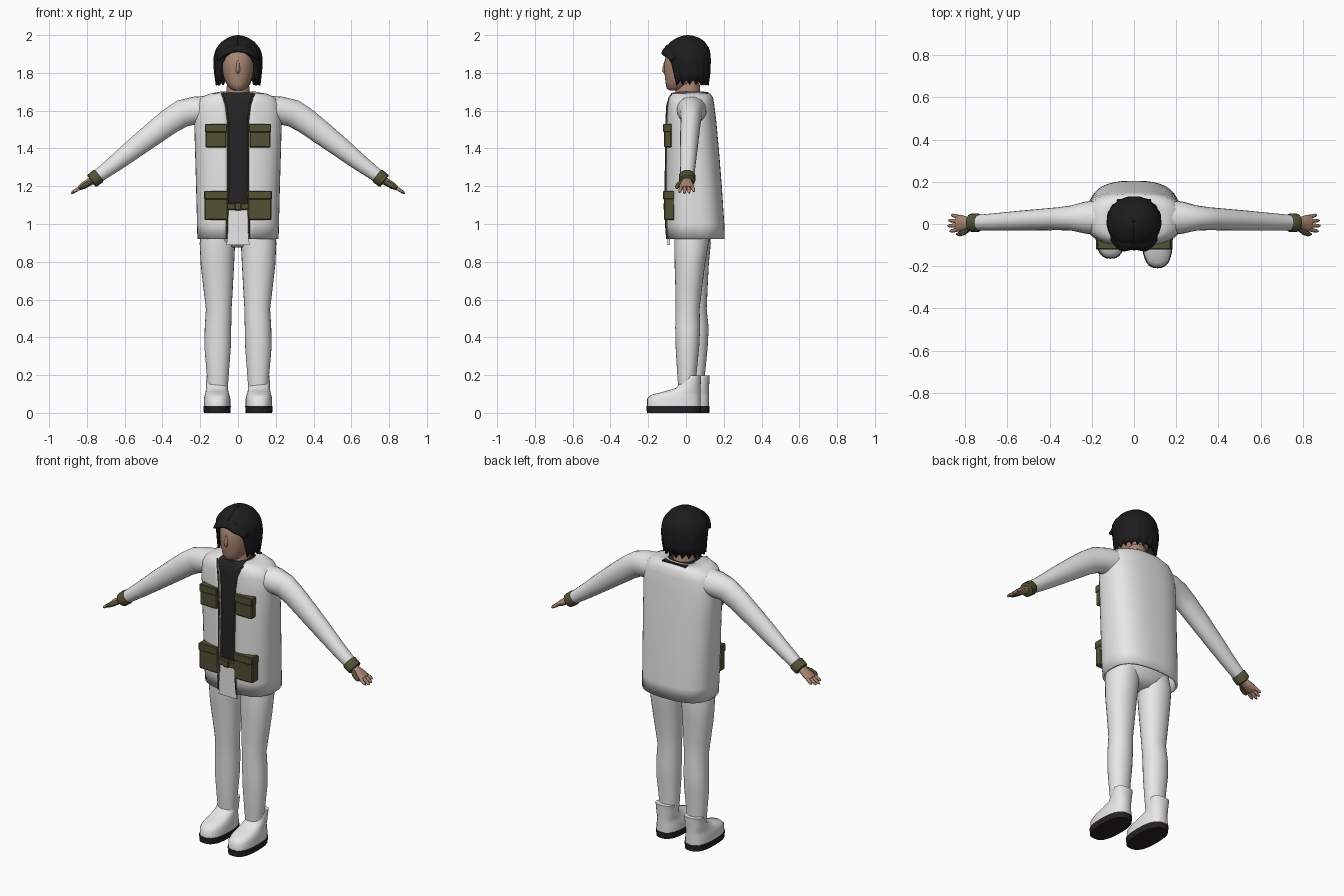
import bpy, bmesh, math
from mathutils import Vector


def material(name, rgb):
    m = bpy.data.materials.new(name)
    m.diffuse_color = (*rgb, 1)
    return m


WHITE = material("white cloth", (0.80, 0.80, 0.80))
OLIVE = material("olive cloth", (0.085, 0.082, 0.036))
BLACK = material("black shirt", (0.018, 0.018, 0.018))
HAIR = material("black hair", (0.012, 0.012, 0.012))
SKIN = material("skin", (0.40, 0.235, 0.17))
SOLE = material("dark rubber", (0.02, 0.016, 0.018))


def finish(name, bm, mat, angle=45, thick=0):
    bmesh.ops.recalc_face_normals(bm, faces=bm.faces)
    me = bpy.data.meshes.new(name)
    bm.to_mesh(me)
    bm.free()
    me.materials.append(mat)
    me.shade_smooth()
    me.set_sharp_from_angle(angle=math.radians(angle))
    ob = bpy.data.objects.new(name, me)
    bpy.context.collection.objects.link(ob)
    if thick:
        mod = ob.modifiers.new("thickness", 'SOLIDIFY')
        mod.thickness = thick
        mod.offset = -1
    return ob


def loft(name, rings, mat, closed=True, angle=45, thick=0):
    """Skin a list of equal rings; closed rings get end caps."""
    bm = bmesh.new()
    rows = [[bm.verts.new(p) for p in r] for r in rings]
    n = len(rows[0])
    for a, b in zip(rows, rows[1:]):
        for i in range(n if closed else n - 1):
            j = (i + 1) % n
            bm.faces.new((a[i], a[j], b[j], b[i]))
    if closed:
        bm.faces.new(rows[0])
        bm.faces.new(rows[-1])
    return finish(name, bm, mat, angle, thick)


def section(z, cx, w, yf, yb, p=2.0, gap=None, n=28):
    """Level superellipse; with a gap it is open at the front (-y)."""
    cy, ry, out = (yf + yb) / 2, (yb - yf) / 2, []
    t0 = math.asin((gap / w) ** (p / 2)) if gap is not None else 0
    for i in range(n):
        k = i / n if gap is None else i / (n - 1)
        t = t0 + k * (2 * math.pi - 2 * t0)
        s, c = math.sin(t), -math.cos(t)
        out.append(Vector((cx + w * math.copysign(abs(s) ** (2 / p), s),
                           cy + ry * math.copysign(abs(c) ** (2 / p), c), z)))
    return out


def tube(name, path, mat, n=16, angle=45):
    """Path items: (x, y, z, in-plane radius, sideways radius)."""
    pts, rings = [Vector(p[:3]) for p in path], []
    for i, p in enumerate(path):
        d = (pts[min(i + 1, len(pts) - 1)] - pts[max(i - 1, 0)]).normalized()
        side = Vector((0, 1, 0)) if abs(d.y) < 0.9 else Vector((1, 0, 0))
        side = (side - d * side.dot(d)).normalized()
        up = d.cross(side)
        rings.append([pts[i] + up * p[3] * math.cos(2 * math.pi * k / n)
                      + side * p[4] * math.sin(2 * math.pi * k / n) for k in range(n)])
    return loft(name, rings, mat, angle=angle)


def box(name, x0, x1, y0, y1, z0, z1, mat, bevel=0.006):
    bm = bmesh.new()
    bmesh.ops.create_cube(bm, size=1)
    for v in bm.verts:
        v.co = ((x0 + x1) / 2 + v.co.x * (x1 - x0), (y0 + y1) / 2 + v.co.y * (y1 - y0),
                (z0 + z1) / 2 + v.co.z * (z1 - z0))
    bmesh.ops.bevel(bm, geom=bm.edges[:], offset=bevel, segments=1, affect='EDGES')
    return finish(name, bm, mat, 30)


# Jacket: z, half width, front y, back y, half opening
jacket = [(0.92, 0.215, -0.100, 0.205, 0.058), (1.00, 0.217, -0.106, 0.203, 0.056),
          (1.20, 0.222, -0.108, 0.190, 0.050), (1.40, 0.228, -0.106, 0.174, 0.050),
          (1.55, 0.232, -0.104, 0.160, 0.052), (1.63, 0.225, -0.100, 0.150, 0.062),
          (1.67, 0.200, -0.094, 0.143, 0.076), (1.69, 0.150, -0.085, 0.130, 0.084),
          (1.702, 0.085, -0.062, 0.092, 0.076)]
loft("jacket", [section(z, 0, w, f, b, 2.6, g, 48) for z, w, f, b, g in jacket],
     WHITE, closed=False, thick=0.012)
for s in (-1, 1):
    tube("jacket_edge_trim", [(s * (g + 0.002), f - 0.001 + 0.5 * max(0, g - 0.06), z, 0.005, 0.005)
                              for z, w, f, b, g in jacket[:-1]], OLIVE, 6)

# Shirt, shirt tail and belt
loft("shirt", [section(z, 0, w - 0.018, f + 0.014, b - 0.018, 2.6, None, 40)
               for z, w, f, b, g in [(1.08, 0.218, -0.106, 0.197, 0)] + jacket[2:8]]
     + [section(1.696, 0, 0.088, -0.07, 0.10, 2.3, None, 40)], BLACK)
box("shirt_back_neck", -0.08, 0.08, 0.085, 0.118, 1.690, 1.699, BLACK, 0.003)
loft("shirt_tail", [[Vector((x * w, y, z)) for x, y in
                     ((-1, -0.098), (1, -0.098), (1, -0.085), (-1, -0.085))]
                    for z, w in ((0.89, 0.060), (0.95, 0.058), (1.09, 0.048))], WHITE)
box("belt", -0.058, 0.058, -0.112, -0.085, 1.075, 1.110, OLIVE, 0.004)
box("belt_buckle", -0.018, 0.018, -0.118, -0.1, 1.072, 1.113, OLIVE, 0.004)

# Pelvis
loft("pelvis", [section(z, 0, w, f, b, 2.4) for z, w, f, b in
                ((0.875, 0.06, -0.01, 0.09), (0.91, 0.14, -0.05, 0.125),
                 (0.96, 0.19, -0.065, 0.14), (1.12, 0.19, -0.07, 0.15))], WHITE)

for s in (-1, 1):
    side = "right" if s < 0 else "left"
    dy = 0.045 if s < 0 else 0.0

    # Chest and hip pockets with flaps
    for label, x0, x1, z0, z1, back in (("chest", 0.060, 0.173, 1.405, 1.53, -0.075),
                                        ("hip", 0.053, 0.178, 1.02, 1.175, -0.06)):
        a, b = sorted((s * x0, s * x1))
        box(f"{side}_{label}_pocket", a, b, -0.117, back, z0, z1 - 0.01, OLIVE)
        box(f"{side}_{label}_pocket_flap", a - 0.002, b + 0.002, -0.121, back,
            z1 - 0.045, z1, OLIVE, 0.004)

    # Sleeve, cuff and hand
    tube(f"{side}_sleeve", [(s * x, y, z, r, q) for x, y, z, r, q in (
        (0.15, 0.03, 1.605, 0.075, 0.085), (0.23, 0.03, 1.600, 0.074, 0.076),
        (0.295, 0.028, 1.585, 0.073, 0.060), (0.36, 0.025, 1.545, 0.068, 0.054),
        (0.45, 0.020, 1.477, 0.062, 0.051), (0.55, 0.015, 1.400, 0.054, 0.047),
        (0.65, 0.010, 1.321, 0.044, 0.042), (0.755, 0.006, 1.243, 0.034, 0.036))], WHITE, 20)
    tube(f"{side}_cuff", [(s * x, 0.006, z, r, r + 0.003) for x, z, r in (
        (0.735, 1.258, 0.036), (0.74, 1.254, 0.041), (0.772, 1.229, 0.040),
        (0.776, 1.226, 0.034))], OLIVE, 20)
    tube(f"{side}_palm", [(s * x, 0.004, z, r, q) for x, z, r, q in (
        (0.765, 1.234, 0.020, 0.024), (0.79, 1.220, 0.020, 0.030),
        (0.82, 1.202, 0.018, 0.040), (0.842, 1.190, 0.012, 0.038))], SKIN, 12)
    for i, reach in enumerate((0.037, 0.045, 0.042, 0.030)):
        y = -0.026 + 0.020 * i
        tube(f"{side}_finger", [(s * (0.832 + k * reach), y + k * (y - 0.004) * 0.25,
                                 1.195 - k * reach * 0.65, r, r) for k, r in
                                ((0, 0.010), (0.5, 0.0095), (0.95, 0.008), (1.15, 0.003))],
             SKIN, 8, 60)
    tube(f"{side}_thumb", [(s * x, y, z, r, r) for x, y, z, r in (
        (0.785, -0.022, 1.220, 0.014), (0.805, -0.040, 1.208, 0.013),
        (0.828, -0.048, 1.196, 0.011), (0.842, -0.048, 1.188, 0.004))], OLIVE, 8, 60)

    # Trouser leg
    rings = []
    for z, f, b, cx, w in ((0.12, -0.040, 0.055, 0.107, 0.052), (0.20, -0.046, 0.055, 0.107, 0.058),
                           (0.35, -0.055, 0.070, 0.108, 0.070), (0.45, -0.057, 0.075, 0.106, 0.070),
                           (0.55, -0.055, 0.072, 0.102, 0.068), (0.65, -0.056, 0.084, 0.105, 0.077),
                           (0.78, -0.060, 0.100, 0.109, 0.088), (0.90, -0.062, 0.120, 0.109, 0.094),
                           (1.00, -0.055, 0.120, 0.098, 0.088)):
        d = dy * min(1, (1.05 - z) / 0.6)
        rings.append(section(z, s * cx, w, f + d, b + d, 2.1))
    loft(f"{side}_trouser_leg", rings, WHITE)

    # Shoe and sole
    loft(f"{side}_shoe", [section(z, s * 0.111, w, f + dy, b + dy, p) for z, w, f, b, p in (
        (0.03, 0.070, -0.206, 0.077, 2.6), (0.075, 0.070, -0.206, 0.077, 2.5),
        (0.095, 0.065, -0.185, 0.077, 2.4), (0.112, 0.060, -0.120, 0.077, 2.3),
        (0.132, 0.058, -0.052, 0.077, 2.3), (0.150, 0.058, -0.040, 0.078, 2.2),
        (0.198, 0.056, 0.005, 0.080, 2.2))], WHITE, angle=50)
    loft(f"{side}_sole", [section(z, s * 0.111, w, f + dy, b + dy, 2.6) for z, w, f, b in (
        (0.0, 0.070, -0.207, 0.078), (0.036, 0.073, -0.210, 0.080))], SOLE)

# Neck and head
loft("neck", [section(z, 0, w, f, b) for z, w, f, b in (
    (1.66, 0.075, -0.06, 0.09), (1.70, 0.062, -0.055, 0.075), (1.78, 0.055, -0.045, 0.07))], SKIN)
loft("head", [section(z, 0, w, f, b, 2.1) for z, w, f, b in (
    (1.708, 0.022, -0.088, -0.03), (1.717, 0.042, -0.102, 0.01), (1.745, 0.063, -0.108, 0.05),
    (1.78, 0.077, -0.112, 0.08), (1.82, 0.084, -0.116, 0.10), (1.86, 0.088, -0.114, 0.11),
    (1.90, 0.086, -0.103, 0.11), (1.94, 0.070, -0.075, 0.09), (1.965, 0.03, -0.03, 0.05))],
     SKIN, angle=70)
tube("nose", [(0, y, z, r, r) for y, z, r in (
    (-0.108, 1.865, 0.006), (-0.114, 1.83, 0.010), (-0.115, 1.81, 0.012),
    (-0.108, 1.797, 0.006))], SKIN, 10, 80)

# Hair: cap of rings, open over the face, with a ragged lower edge
hair = [section(z, 0, w, f, b, 2.1, g, 41) for z, w, f, b, g in (
    (1.748, 0.119, -0.100, 0.121, 0.100), (1.80, 0.127, -0.100, 0.130, 0.094),
    (1.85, 0.131, -0.105, 0.132, 0.088), (1.885, 0.129, -0.113, 0.131, 0.068),
    (1.915, 0.122, -0.115, 0.127, 0.030), (1.935, 0.112, -0.108, 0.120, 0.001),
    (1.965, 0.087, -0.082, 0.100, 0.001), (1.985, 0.057, -0.050, 0.072, 0.0005),
    (1.996, 0.028, -0.020, 0.040, 0.0003), (2.0, 0.003, 0.006, 0.014, 0.0001))]
for i, p in enumerate(hair[0]):
    p.z += (-0.014, 0.004, 0.012)[i % 3]
for r in hair[:3]:
    for i, p in enumerate(r):
        if i % 3 == 2:
            p.x *= 0.97
            p.y *= 0.97
loft("hair", hair, HAIR, closed=False, angle=35, thick=0.014)

# Swept fringe standing out over the brow in two lobes
rows = []
for y, z, dip in ((-0.060, 1.962, 0.055), (-0.100, 1.948, 0.062),
                  (-0.118, 1.928, 0.058), (-0.122, 1.912, 0.045)):
    row = []
    for i in range(21):
        u = i / 10 - 1
        lobe = 0.5 - 0.5 * math.cos(2 * math.pi * u)
        row.append(Vector((0.112 * u, y - 0.010 * lobe + 0.045 * u ** 4, z - dip * u * u)))
    rows.append(row)
loft("fringe", rows, HAIR, closed=False, thick=0.01)
